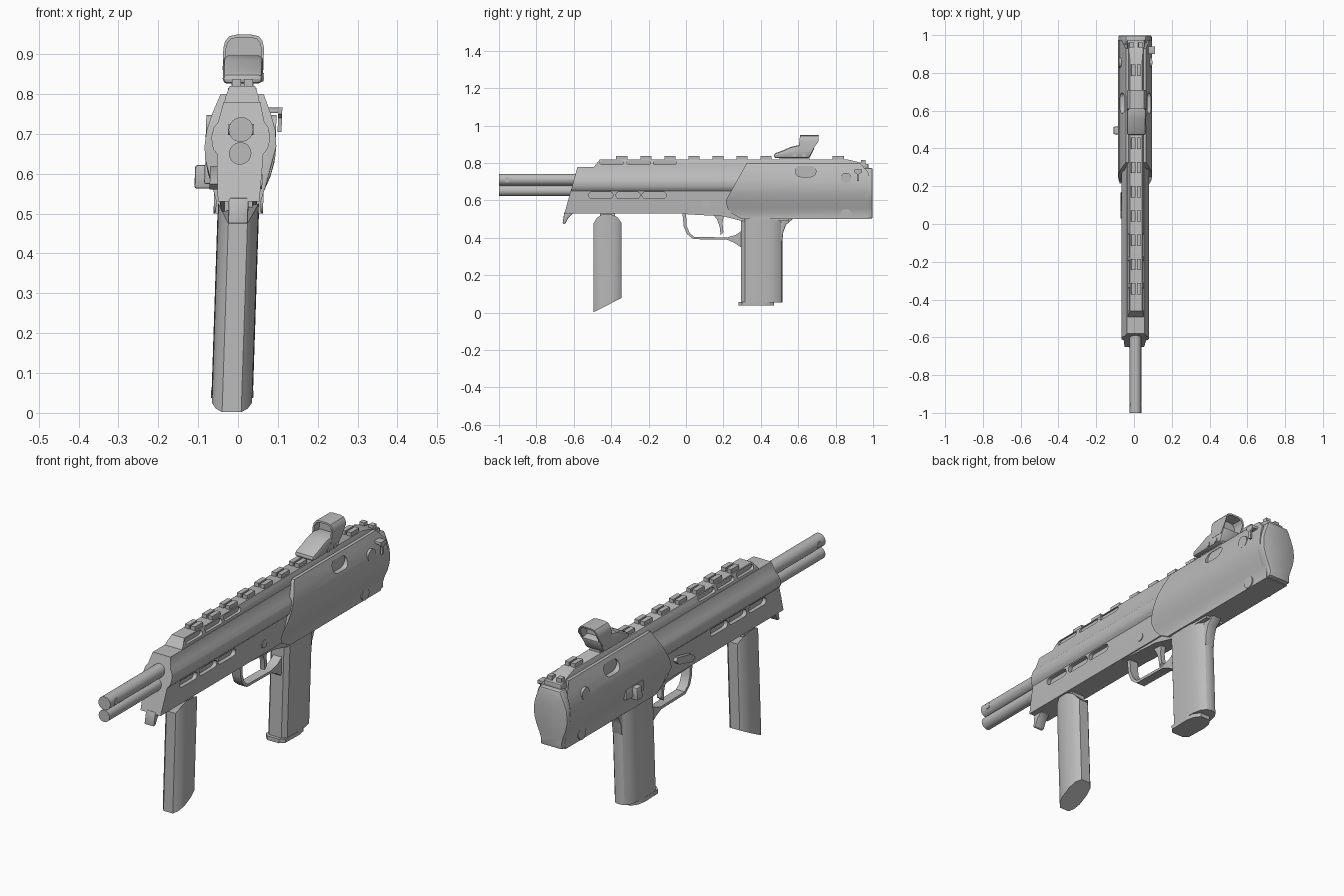
import bpy, bmesh, math
from mathutils import Matrix

grey = bpy.data.materials.new("mid_grey")
grey.diffuse_color = (0.5, 0.5, 0.5, 1)


def mesh_object(name, bm):
    bmesh.ops.recalc_face_normals(bm, faces=bm.faces)
    me = bpy.data.meshes.new(name)
    bm.to_mesh(me)
    bm.free()
    me.materials.append(grey)
    ob = bpy.data.objects.new(name, me)
    bpy.context.collection.objects.link(ob)
    return ob


def bridge(name, a, b, bevel=0):
    """Solid between two matching rings of points."""
    bm = bmesh.new()
    va, vb = [bm.verts.new(p) for p in a], [bm.verts.new(p) for p in b]
    bm.faces.new(va)
    bm.faces.new(vb[::-1])
    for i in range(len(a)):
        j = (i + 1) % len(a)
        bm.faces.new((va[i], va[j], vb[j], vb[i]))
    if bevel:
        bmesh.ops.recalc_face_normals(bm, faces=bm.faces)
        sharp = [e for e in bm.edges if e.calc_face_angle(0) > 0.6]
        bmesh.ops.bevel(bm, geom=sharp, offset=bevel, segments=2, profile=0.5,
                        affect='EDGES', clamp_overlap=True)
    return mesh_object(name, bm)


def along_y(name, half, front, back, bevel=0):
    """Mirrored (x, z) half section run along y; ends may depend on z."""
    ring = half + [(-x, z) for x, z in reversed(half)]
    return bridge(name, [(x, front(z), z) for x, z in ring],
                  [(x, back(z), z) for x, z in ring], bevel)


def side(name, pts, x0, x1, bevel=0):
    """(y, z) outline run across x."""
    return bridge(name, [(x0, y, z) for y, z in pts], [(x1, y, z) for y, z in pts], bevel)


def box(name, x0, x1, y0, y1, z0, z1, bevel=0):
    return side(name, [(y0, z0), (y1, z0), (y1, z1), (y0, z1)], x0, x1, bevel)


def rod_y(name, z, r, y0, y1, n=24):
    ring = [(r * math.cos(2 * math.pi * i / n), z + r * math.sin(2 * math.pi * i / n)) for i in range(n)]
    return bridge(name, [(x, y0, q) for x, q in ring], [(x, y1, q) for x, q in ring])


def capsule(y0, y1, z, r, n=8):
    pts = []
    for c, start in ((y1 - r, -math.pi / 2), (y0 + r, math.pi / 2)):
        for i in range(n + 1):
            a = start + math.pi * i / n
            pts.append((c + r * math.cos(a), z + r * math.sin(a)))
    return pts


def cut(ob, cutter):
    mod = ob.modifiers.new("cut", 'BOOLEAN')
    mod.operation, mod.solver, mod.object = 'DIFFERENCE', 'EXACT', cutter
    bpy.context.view_layer.objects.active = ob
    bpy.ops.object.modifier_apply(modifier=mod.name)
    bpy.data.objects.remove(cutter)


def poly(pts):
    """Piecewise linear lookup: list of (z, y), z rising."""
    def f(z):
        for (z0, y0), (z1, y1) in zip(pts, pts[1:]):
            if z <= z1:
                return y0 + (y1 - y0) * (z - z0) / (z1 - z0)
        return pts[-1][1]
    return f


# barrel and the tube under it
rod_y("upper_tube", 0.711, 0.031, -1.0, -0.4)
rod_y("lower_tube", 0.651, 0.028, -1.0, -0.4)
for s in (-1, 1):
    side("tube_notch_plate", capsule(-0.97, -0.94, 0.711, 0.014), s * 0.02, s * 0.032)

# handguard with a bulge along each side
handguard = along_y("handguard", [(0.052, 0.53), (0.056, 0.6), (0.058, 0.65), (0.067, 0.66), (0.072, 0.675),
                                  (0.073, 0.695), (0.069, 0.715), (0.058, 0.73), (0.046, 0.78)],
                    poly([(0.53, -0.65), (0.78, -0.58)]), lambda z: 0.4)
ridge = along_y("rail_base", [(0.046, 0.77), (0.041, 0.795), (0.032, 0.82)],
                poly([(0.77, -0.5), (0.82, -0.46)]), poly([(0.77, 0.97), (0.80, 0.96), (0.82, 0.86)]))
for y in (-0.52, -0.375, -0.235):
    for s in (-1, 1):
        cut(handguard, side("slot_cutter", capsule(y, y + 0.13, 0.628, 0.017), s * 0.038, s * 0.1))
        cut(ridge, side("slot_cutter", capsule(y + 0.06, y + 0.185, 0.803, 0.012), s * 0.028, s * 0.1))
side("front_lip", [(-0.65, 0.54), (-0.66, 0.475), (-0.645, 0.475), (-0.63, 0.505), (-0.605, 0.53), (-0.58, 0.54)],
     -0.025, 0.025, 0.005)

# toothed top rail with a groove down the middle
for i in range(10):
    if i not in (7, 8):
        y = -0.343 + 0.1285 * i
        for s in (-1, 1):
            box("rail_tooth", s * 0.004, s * 0.026, y - 0.03, y + 0.03, 0.815, 0.838)

# rear body shell with a slanted front edge
shell_half = [(0.058, 0.5), (0.056, 0.53), (0.064, 0.56), (0.079, 0.6), (0.088, 0.64), (0.09, 0.67),
              (0.086, 0.71), (0.074, 0.75), (0.054, 0.8)]
shell = along_y("rear_shell", shell_half, poly([(0.5, 0.3), (0.53, 0.245), (0.57, 0.212), (0.6, 0.213), (0.8, 0.325)]),
                poly([(0.5, 0.975), (0.76, 0.975), (0.8, 0.93)]))
for s in (-1, 1):
    cut(shell, side("port_cutter", capsule(0.585, 0.695, 0.755, 0.029), s * 0.058, s * 0.12))
    for z, x in ((0.72, 0.088), (0.528, 0.062)):
        side("cross_pin", capsule(0.827, 0.883, z, 0.028), s * 0.03, s * x)
along_y("end_cap", [(x * 0.985, 0.503 + (z - 0.5) * 0.9) for x, z in shell_half],
        lambda z: 0.95, lambda z: 0.998, 0.008)

# lower body above the trigger
side("lower_body", [(-0.03, 0.56), (-0.03, 0.53), (0.02, 0.525), (0.2, 0.515), (0.3, 0.49), (0.55, 0.49), (0.56, 0.56)],
     -0.046, 0.046)
side("trigger", [(0.14, 0.53), (0.205, 0.53), (0.195, 0.48), (0.2, 0.43), (0.185, 0.415), (0.18, 0.46), (0.165, 0.5)],
     -0.012, 0.012)
side("trigger_guard", [(-0.02, 0.54), (-0.012, 0.46), (0.005, 0.42), (0.04, 0.393), (0.22, 0.39), (0.26, 0.372),
                       (0.3, 0.345), (0.3, 0.44), (0.265, 0.415), (0.22, 0.402), (0.045, 0.405), (0.02, 0.425),
                       (0.003, 0.465), (0.0, 0.54)], -0.022, 0.022)

# pistol grip holding the magazine
def column(name, half, bottom, top, bevel=0):
    ring = half + [(-x, y) for x, y in reversed(half)]
    return bridge(name, [(x, y, bottom(y)) for x, y in ring], [(x, y, top(y)) for x, y in ring], bevel)


grip_half = [(0.032, 0.295), (0.049, 0.315), (0.052, 0.4), (0.05, 0.45), (0.042, 0.487), (0.024, 0.51), (0.01, 0.515)]
column("pistol_grip", grip_half, lambda y: 0.055, lambda y: 0.52)
side("grip_tang", [(0.48, 0.51), (0.48, 0.38), (0.515, 0.38), (0.52, 0.43), (0.535, 0.47), (0.57, 0.5), (0.57, 0.51)],
     -0.025, 0.025, 0.008)
column("magazine_base", [(0.03, 0.28), (0.05, 0.3), (0.053, 0.4), (0.046, 0.44), (0.025, 0.47)],
       lambda y: 0.037, lambda y: 0.056)

# folding foregrip with a slanted bottom and rounded top
fore_half = [(0.024, -0.495), (0.04, -0.478), (0.05, -0.45), (0.051, -0.4), (0.043, -0.365), (0.024, -0.345)]
column("foregrip", fore_half, poly([(-0.495, 0.002), (-0.345, 0.078)]),
       poly([(-0.495, 0.475), (-0.478, 0.505), (-0.45, 0.525), (-0.39, 0.525), (-0.365, 0.51), (-0.345, 0.48)]))
box("foregrip_hinge", -0.035, 0.035, -0.46, -0.38, 0.5, 0.56)

# reflex sight: clamp, sloped base, arched hood and lens
box("sight_clamp", -0.028, 0.028, 0.5, 0.66, 0.815, 0.835)
side("sight_base", [(0.47, 0.826), (0.47, 0.85), (0.52, 0.868), (0.56, 0.886), (0.61, 0.897), (0.69, 0.885),
                    (0.66, 0.826)], -0.05, 0.05, 0.012)
arch = [(0.051, 0.86), (0.051, 0.915), (0.047, 0.933), (0.037, 0.945), (0.02, 0.949)]
hood = along_y("sight_hood", arch, poly([(0.86, 0.6), (0.949, 0.61)]), poly([(0.86, 0.67), (0.89, 0.705), (0.949, 0.71)]))
cut(hood, along_y("hood_cutter", [(x * 0.86, 0.872 + (z - 0.86) * 0.78) for x, z in arch],
                  lambda z: 0.5, lambda z: 0.8))
along_y("sight_lens", [(x * 0.9, 0.872 + (z - 0.86) * 0.8) for x, z in arch],
        lambda z: 0.645, lambda z: 0.652)
for y in (0.58, 0.63):
    side("sight_screw", capsule(y - 0.011, y + 0.011, 0.842, 0.011), 0.04, 0.053)

# rear iron sight
box("rear_sight_base", -0.045, 0.045, 0.93, 0.975, 0.765, 0.795, 0.004)
for s in (-1, 1):
    box("rear_sight_post", s * 0.012, s * 0.036, 0.935, 0.96, 0.79, 0.815)

# sling hook on the right
box("sling_hook_arm", 0.05, 0.098, 0.9, 0.94, 0.752, 0.766, 0.003)
side("sling_hook", [(0.9, 0.766), (0.94, 0.766), (0.94, 0.75), (0.925, 0.74), (0.925, 0.705), (0.913, 0.705),
                    (0.913, 0.74), (0.9, 0.75)], 0.092, 0.102)

# controls on the left
box("side_plate", -0.088, -0.05, 0.43, 0.56, 0.575, 0.625, 0.004)
box("side_knob", -0.112, -0.07, 0.475, 0.515, 0.563, 0.622, 0.006)
for s in (-1, 1):
    side("selector_lever", [(0.03, 0.575), (0.05, 0.56), (0.15, 0.585), (0.17, 0.605), (0.16, 0.62), (0.06, 0.6)]
         if s < 0 else capsule(0.09, 0.13, 0.58, 0.018), s * 0.05, s * (0.074 if s < 0 else 0.058))

# the whole assembly leans slightly to one side
lean = Matrix(((1, 0, 0.033, -0.016), (0, 1, 0, 0), (0, 0, 1, 0), (0, 0, 0, 1)))
for ob in bpy.context.collection.objects:
    ob.data.transform(lean)
    ob.data.shade_smooth()
    ob.data.set_sharp_from_angle(angle=math.radians(32))
